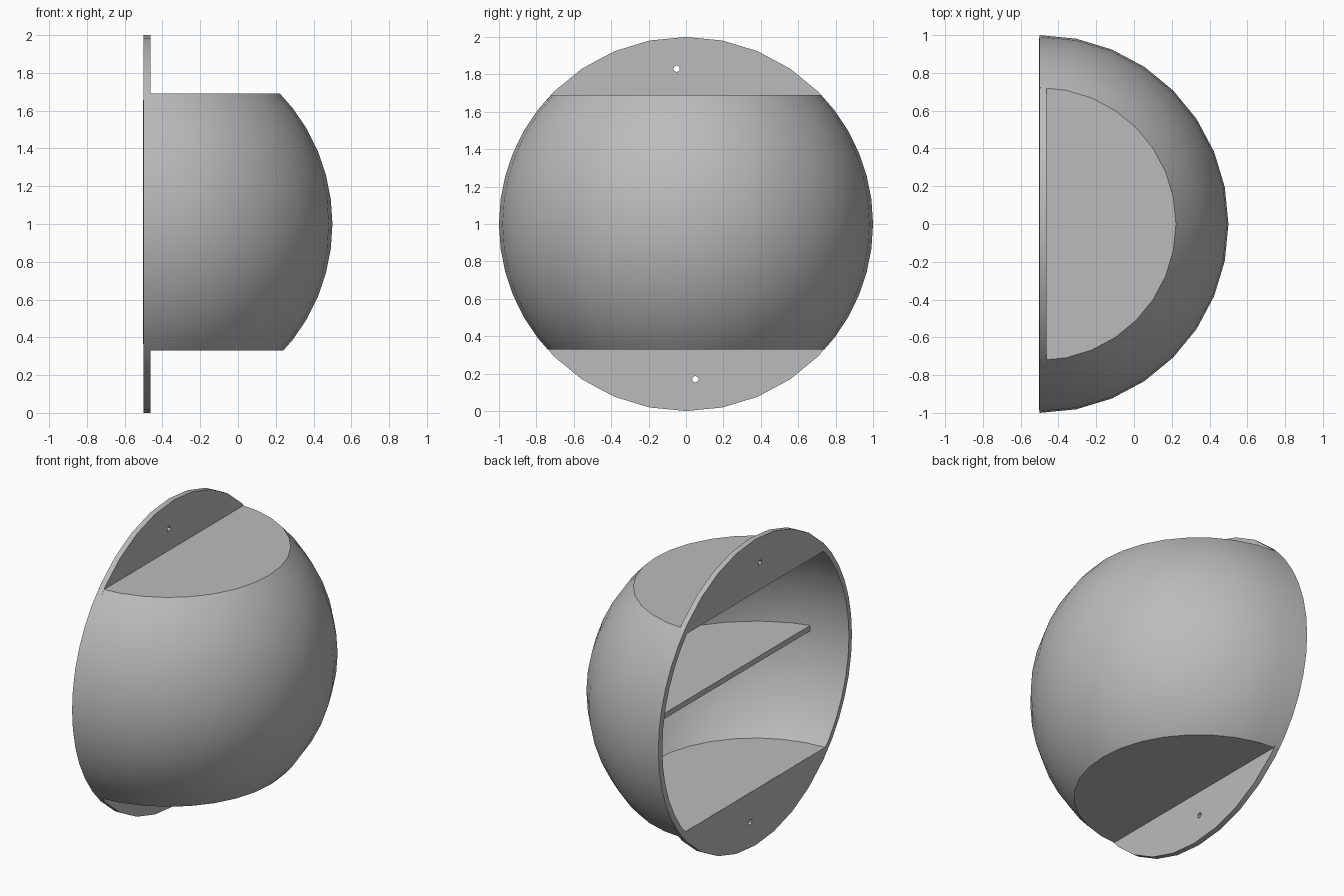
import bpy, bmesh
from math import pi
from mathutils import Matrix, Vector

if "Cube" in bpy.data.objects:
    bpy.data.objects.remove(bpy.data.objects["Cube"])

BACK, WALL, LOW, HIGH = -0.5, 0.036, 0.33, 1.69
CENTRE = Vector((BACK, 0, 1))

grey = bpy.data.materials.new("plain_grey")
grey.use_nodes = True
grey.diffuse_color = (0.5, 0.5, 0.5, 1)
grey.node_tree.nodes["Principled BSDF"].inputs["Base Color"].default_value = (0.5, 0.5, 0.5, 1)


def finish(name, bm):
    bmesh.ops.recalc_face_normals(bm, faces=bm.faces)
    mesh = bpy.data.meshes.new(name)
    bm.to_mesh(mesh)
    bm.free()
    mesh.materials.append(grey)
    obj = bpy.data.objects.new(name, mesh)
    bpy.context.collection.objects.link(obj)
    return obj


def select(obj):
    bpy.ops.object.select_all(action='DESELECT')
    obj.select_set(True)
    bpy.context.view_layer.objects.active = obj


def smooth(obj):
    select(obj)
    bpy.ops.object.shade_smooth_by_angle(angle=pi / 6)


def cut(bm, point, normal, fill=True):
    """Remove everything on the normal's side of a plane."""
    geom = bm.verts[:] + bm.edges[:] + bm.faces[:]
    res = bmesh.ops.bisect_plane(bm, geom=geom, dist=1e-5, plane_co=point,
                                 plane_no=normal, clear_outer=True)
    if fill:
        edges = [e for e in res["geom_cut"] if isinstance(e, bmesh.types.BMEdge)]
        bmesh.ops.edgeloop_fill(bm, edges=edges)


def disc(radius, depth, centre, axis, segments=32):
    bm = bmesh.new()
    turn = Matrix.Rotation(pi / 2, 4, 'Y') if axis == 'X' else Matrix()
    bmesh.ops.create_cone(bm, cap_ends=True, segments=segments, radius1=radius,
                          radius2=radius, depth=depth,
                          matrix=Matrix.Translation(centre) @ turn)
    return bm


# Hollow half dome with flat top and bottom, open at the wall side
bm = bmesh.new()
bmesh.ops.create_uvsphere(bm, u_segments=32, v_segments=24, radius=1,
                          matrix=Matrix.Translation(CENTRE))
cut(bm, (0, 0, HIGH), (0, 0, 1))
cut(bm, (0, 0, LOW), (0, 0, -1))
cut(bm, CENTRE, (-1, 0, 0), fill=False)
dome = finish("dome_shell", bm)
solid = dome.modifiers.new("wall", 'SOLIDIFY')
solid.thickness = WALL
solid.offset = -1
solid.use_even_offset = True
select(dome)
bpy.ops.object.modifier_apply(modifier="wall")
smooth(dome)

# Mounting flanges, each with one screw hole
plate_x = BACK + WALL / 2
for name, level, side, hole in (("top_flange", HIGH - WALL, -1, (plate_x, -0.05, 1.83)),
                                ("bottom_flange", LOW + WALL, 1, (plate_x, 0.05, 0.17))):
    bm = disc(1, WALL, (plate_x, 0, 1), 'X')
    cut(bm, (0, 0, level), (0, 0, side))
    flange = finish(name, bm)
    drill = finish("screw_hole_cutter", disc(0.017, 0.2, hole, 'X', 12))
    drill.hide_render = True
    mod = flange.modifiers.new("hole", 'BOOLEAN')
    mod.operation = 'DIFFERENCE'
    mod.object = drill
    mod.solver = 'EXACT'
    select(flange)
    bpy.ops.object.modifier_apply(modifier="hole")
    bpy.data.objects.remove(drill)
    smooth(flange)

# Inner shelf across the middle, set back from the open side
bm = disc(0.98, WALL, (BACK, 0, 1.0), 'Z')
cut(bm, (-0.25, 0, 0), (-1, 0, 0))
finish("middle_shelf", bm)
